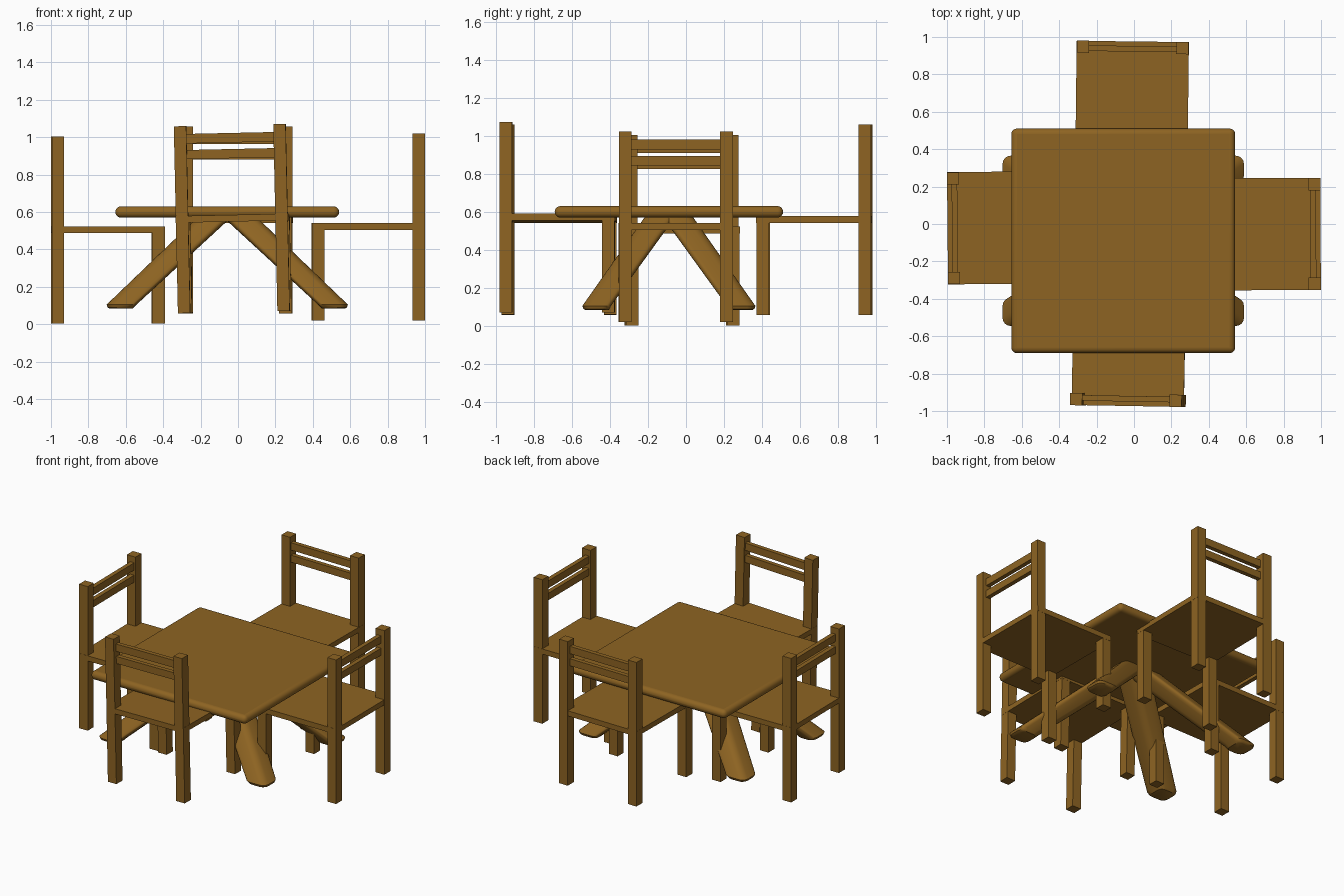
import bpy, bmesh, math
from mathutils import Matrix, Vector

if "Cube" in bpy.data.objects:
    bpy.data.objects.remove(bpy.data.objects["Cube"])

wood = bpy.data.materials.new("brown_wood")
wood.diffuse_color = (0.27, 0.127, 0.016, 1)
wood.use_nodes = True
wood.node_tree.nodes["Principled BSDF"].inputs["Base Color"].default_value = wood.diffuse_color


def make_object(name, bm, matrix):
    bmesh.ops.recalc_face_normals(bm, faces=bm.faces[:])
    mesh = bpy.data.meshes.new(name)
    bm.to_mesh(mesh)
    bm.free()
    mesh.materials.append(wood)
    ob = bpy.data.objects.new(name, mesh)
    bpy.context.collection.objects.link(ob)
    ob.matrix_world = matrix
    return ob


def box(name, lo, hi, matrix=Matrix()):
    lo, hi = Vector(lo), Vector(hi)
    bm = bmesh.new()
    bmesh.ops.create_cube(bm, size=1)
    for v in bm.verts:
        v.co = Vector((v.co[i] * (hi[i] - lo[i]) + (lo[i] + hi[i]) / 2 for i in range(3)))
    return make_object(name, bm, matrix)


def smooth(ob, angle=35):
    bpy.ops.object.select_all(action='DESELECT')
    ob.select_set(True)
    bpy.context.view_layer.objects.active = ob
    bpy.ops.object.shade_smooth_by_angle(angle=math.radians(angle))


# Table top with rounded rim
center = Matrix.Translation((-0.0575, -0.09, 0))
top = box("table_top", (-0.598, -0.6, 0.57), (0.598, 0.6, 0.63), center)
bevel = top.modifiers.new("rounded_rim", 'BEVEL')
bevel.width, bevel.segments = 0.029, 5
smooth(top)


# Splayed table legs: slanted rounded bars, mirrored to four corners
def rounded_ring(bm, cx, cy, z, hx, hy, r, steps=4):
    ring = []
    for k, (sx, sy) in enumerate(((1, 1), (-1, 1), (-1, -1), (1, -1))):
        for j in range(steps + 1):
            a = math.pi / 2 * (k + j / steps)
            ring.append(bm.verts.new((cx + sx * (hx - r) + r * math.cos(a),
                                      cy + sy * (hy - r) + r * math.sin(a), z)))
    return ring


bm = bmesh.new()
rings = [rounded_ring(bm, *p) for p in (
    (0.567, 0.378, 0.083, 0.060, 0.060, 0.035),
    (0.570, 0.380, 0.090, 0.070, 0.069, 0.040),
    (0.565, 0.380, 0.105, 0.080, 0.075, 0.042),
    (0.065, 0.045, 0.575, 0.090, 0.080, 0.042))]
for a, b in zip(rings, rings[1:]):
    for i in range(len(a)):
        j = (i + 1) % len(a)
        bm.faces.new((a[i], a[j], b[j], b[i]))
bm.faces.new(rings[0])
bm.faces.new(rings[-1])
legs = make_object("table_legs", bm, center)
mirror = legs.modifiers.new("four_corners", 'MIRROR')
mirror.use_axis = (True, True, False)
mirror.use_mirror_merge = False
smooth(legs)


# Chair: backrest at local +y, feet at local z = 0
def chair(name, place, turn, roll=0.0):
    m = (Matrix.Translation(place) @ Matrix.Rotation(roll, 4, 'Y')
         @ Matrix.Rotation(turn, 4, 'Z'))
    w, d, t = 0.299, 0.302, 0.066
    for side, x in (("left", -w), ("right", w - t)):
        box(f"{name}_{side}_back_post", (x, d - t, 0), (x + t, d, 1.0), m)
        box(f"{name}_{side}_front_leg", (x, -d, 0), (x + t, t - d, 0.515), m)
    box(f"{name}_seat", (-w - 0.001, -d - 0.001, 0.484), (w + 0.001, d - 0.001, 0.52), m)
    for part, z0, z1 in (("upper_slat", 0.907, 0.958), ("lower_slat", 0.823, 0.872)):
        box(f"{name}_{part}", (t - w - 0.01, d - 0.055, z0), (w - t + 0.01, d - 0.025, z1), m)


chair("back_chair", (-0.01, 0.675, 0.058), -0.012)
chair("front_chair", (-0.017, -0.672, 0.065), math.pi - 0.018, -0.022)
chair("left_chair", (-0.696, -0.02, 0.003), math.pi / 2 + 0.01)
chair("right_chair", (0.697, -0.054, 0.021), -math.pi / 2 + 0.003)
